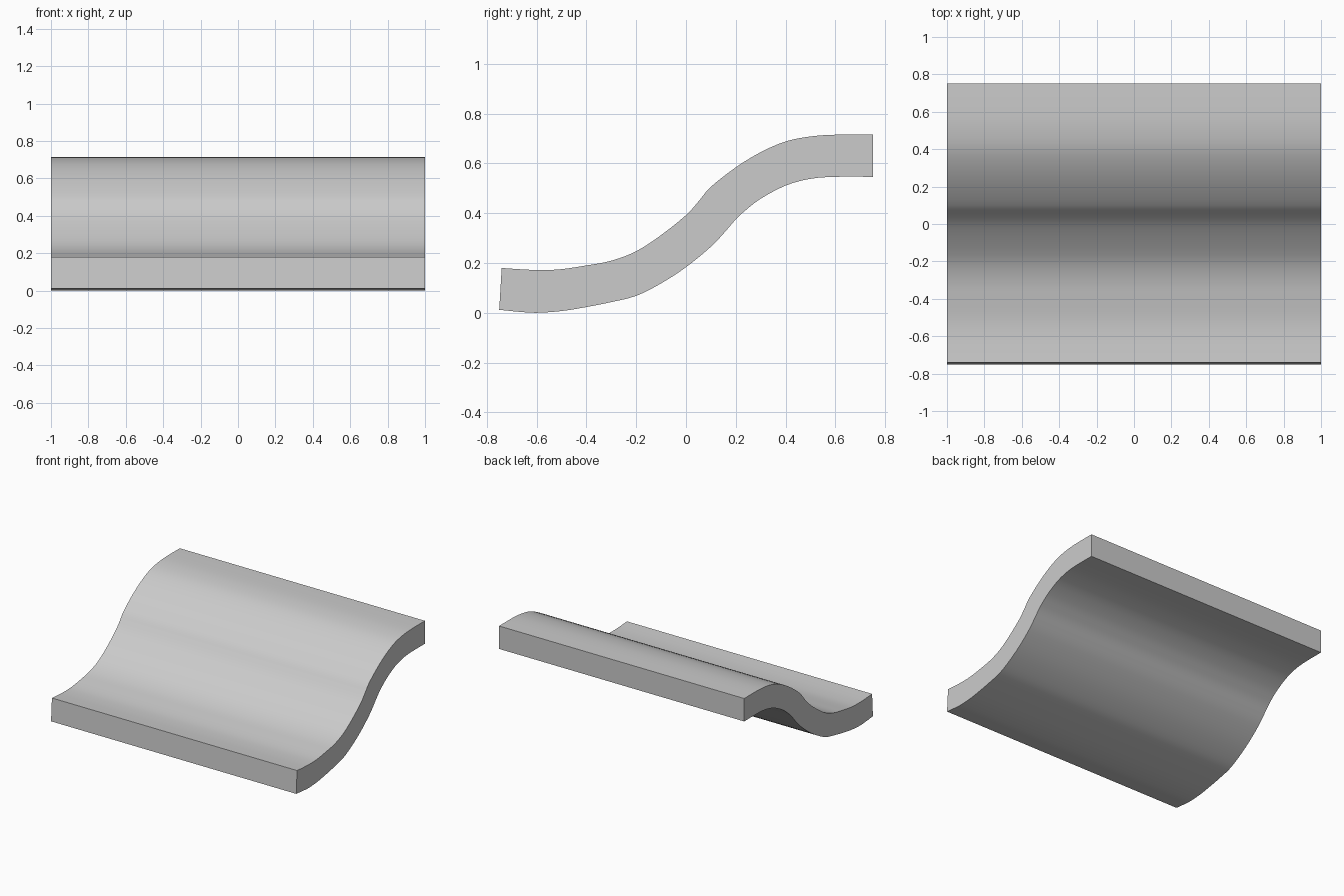
import bpy, bmesh, math
from mathutils import Vector

if "Cube" in bpy.data.objects:
    bpy.data.objects.remove(bpy.data.objects["Cube"])

HALF_WIDTH = 1.0

# S-curve cross-section (y, z), front to back
top = [(-.74, .18), (-.67, .175), (-.6, .172), (-.51, .174), (-.4, .19), (-.3, .209),
       (-.2, .247), (-.1, .312), (0, .392), (.055, .453), (.1, .506), (.2, .584),
       (.3, .645), (.4, .688), (.5, .708), (.6, .715), (.75, .715)]
bottom = [(-.75, .012), (-.67, .004), (-.6, 0), (-.5, .007), (-.4, .023), (-.3, .043),
          (-.2, .068), (-.1, .118), (0, .183), (.1, .265), (.155, .323), (.2, .375),
          (.24, .412), (.3, .458), (.4, .511), (.5, .538), (.6, .546), (.75, .546)]


def smooth_path(points, steps=3):
    """Catmull-Rom refinement of a 2D path."""
    p = [Vector(q) for q in points]
    p = [2 * p[0] - p[1]] + p + [2 * p[-1] - p[-2]]
    out = []
    for a, b, c, d in zip(p, p[1:], p[2:], p[3:]):
        for i in range(steps):
            t = i / steps
            out.append(0.5 * (2 * b + (c - a) * t + (2 * a - 5 * b + 4 * c - d) * t**2
                              + (3 * b - a - 3 * c + d) * t**3))
    return out + [p[-2]]


# Closed outline extruded across the width
outline = smooth_path(top) + smooth_path(bottom)[::-1]
low = min(p.y for p in outline)
bm = bmesh.new()
face = bm.faces.new([bm.verts.new((-HALF_WIDTH, p.x, p.y - low)) for p in outline])
ext = bmesh.ops.extrude_face_region(bm, geom=[face], use_keep_orig=True)
bmesh.ops.translate(bm, vec=(2 * HALF_WIDTH, 0, 0),
                    verts=[g for g in ext["geom"] if isinstance(g, bmesh.types.BMVert)])
bmesh.ops.recalc_face_normals(bm, faces=bm.faces)

mesh = bpy.data.meshes.new("roof_tile")
bm.to_mesh(mesh)
bm.free()
tile = bpy.data.objects.new("roof_tile", mesh)
bpy.context.collection.objects.link(tile)

# Smooth curved faces, crisp rims
bpy.context.view_layer.objects.active = tile
tile.select_set(True)
bpy.ops.object.shade_smooth_by_angle(angle=math.radians(30))
